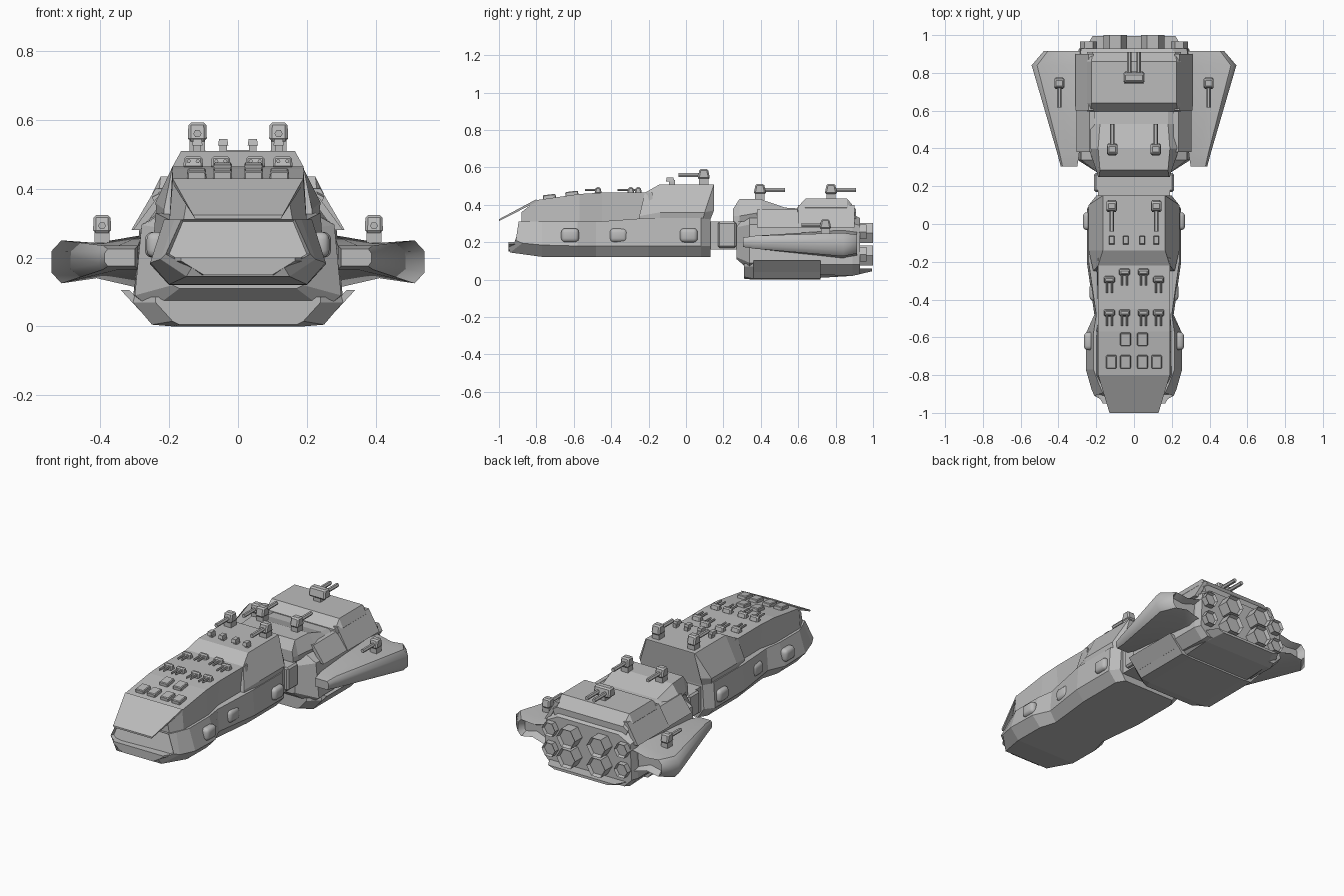
import bpy, bmesh, math
from mathutils import Matrix, Vector

if "Cube" in bpy.data.objects:
    bpy.data.objects.remove(bpy.data.objects["Cube"])

grey = bpy.data.materials.new("hull_grey")
grey.diffuse_color = (0.5, 0.5, 0.5, 1)
grey.use_nodes = True
grey.node_tree.nodes["Principled BSDF"].inputs["Base Color"].default_value = grey.diffuse_color


def finish(name, bm, smooth=False):
    bmesh.ops.recalc_face_normals(bm, faces=bm.faces)
    me = bpy.data.meshes.new(name)
    bm.to_mesh(me)
    bm.free()
    me.materials.append(grey)
    ob = bpy.data.objects.new(name, me)
    bpy.context.collection.objects.link(ob)
    if smooth:
        bpy.ops.object.select_all(action='DESELECT')
        ob.select_set(True)
        bpy.context.view_layer.objects.active = ob
        bpy.ops.object.shade_smooth_by_angle(angle=math.radians(50))
    return ob


def skin(name, rings, recess=0.0, smooth=False):
    """Join rings of points into a capped solid; recess sinks the last cap."""
    bm = bmesh.new()
    vs = [[bm.verts.new(p) for p in r] for r in rings]
    n = len(vs[0])
    for a, b in zip(vs, vs[1:]):
        for i in range(n):
            j = (i + 1) % n
            bm.faces.new((a[i], a[j], b[j], b[i]))
    bm.faces.new(vs[0])
    cap = bm.faces.new(vs[-1])
    if recess:
        bmesh.ops.recalc_face_normals(bm, faces=bm.faces)
        bmesh.ops.inset_region(bm, faces=[cap], thickness=recess * 0.5, depth=0)
        bmesh.ops.translate(bm, verts=cap.verts, vec=(0, -recess, 0))
    return finish(name, bm, smooth)


def hull(name, sections):
    """Each section is the right-hand outline (x, y, z), bottom to top."""
    return skin(name, [s + [(-x, y, z) for x, y, z in reversed(s)] for s in sections])


def sec(y, *pts):
    return [(x, y, z) for x, z in pts]


def box(name, c, s, top=(1, 1), bevel=0.0, rot=0.0, smooth=False):
    bm = bmesh.new()
    bmesh.ops.create_cube(bm, size=1)
    for v in bm.verts:
        if v.co.z > 0:
            v.co.x *= top[0]
            v.co.y *= top[1]
        v.co = Vector((v.co.x * s[0], v.co.y * s[1], v.co.z * s[2]))
    if bevel:
        bmesh.ops.bevel(bm, geom=bm.edges[:], offset=bevel, segments=3 if smooth else 1,
                        profile=0.5, affect='EDGES')
    bm.transform(Matrix.Translation(c) @ Matrix.Rotation(rot, 4, 'X'))
    return finish(name, bm, smooth)


def rod(name, x, z, y0, y1, r, sides=6, recess=0.0):
    ring = [(x + r * math.cos(i * math.tau / sides), z + r * math.sin(i * math.tau / sides))
            for i in range(sides)]
    return skin(name, [sec(y0, *ring), sec(y1, *ring)], recess)


# Forward hull with pinched waist and a lipped bow
hull("lower_hull", [
    [(.13, -.925, .17), (.20, -.895, .21), (.16, -.885, .305)],
    [(.135, -.95, .17), (.21, -.91, .21), (.165, -.895, .31)],
    [(.15, -.94, .145), (.225, -.875, .195), (.185, -.85, .31)],
    sec(-.77, (.20, .122), (.255, .185), (.215, .31)),
    sec(-.58, (.20, .12), (.255, .18), (.215, .31)),
    sec(-.48, (.17, .12), (.21, .18), (.20, .31)),
    sec(-.20, (.20, .12), (.25, .18), (.24, .33)),
    sec(.08, (.20, .12), (.25, .18), (.24, .33)),
    sec(.13, (.17, .12), (.21, .18), (.20, .33))])
hull("bow_chin", [
    sec(-.95, (.10, .15), (.165, .19), (.165, .20), (.10, .20)),
    sec(-.85, (.15, .14), (.225, .19), (.225, .20), (.15, .20))])

# Upper deck, sloping prow plate and bridge block
hull("upper_deck", [
    sec(-.88, (.16, .30), (.15, .36)),
    sec(-.80, (.20, .30), (.19, .425)),
    sec(-.57, (.20, .30), (.19, .458)),
    sec(-.45, (.175, .30), (.19, .465)),
    sec(-.18, (.20, .30), (.19, .465))])
hull("prow_plate", [
    sec(-1.0, (.125, .313), (.13, .323)),
    sec(-.80, (.19, .415), (.19, .43))])
hull("bridge_block", [
    [(.215, -.25, .32), (.215, -.25, .34), (.19, -.22, .465)],
    sec(-.14, (.235, .32), (.24, .36), (.165, .51)),
    [(.23, .09, .32), (.24, .10, .36), (.165, .15, .51)],
    [(.20, .13, .32), (.20, .15, .37), (.16, .15, .505)]])

# Neck joining both hulls
box("neck_core", (0, .20, .235), (.38, .20, .15))
box("neck_collar", (0, .22, .24), (.425, .10, .14), bevel=.01)

# Rear hull, keel and superstructure
hull("rear_hull", [
    sec(.27, (.17, .11), (.19, .12), (.19, .28), (.17, .34)),
    sec(.34, (.25, .05), (.30, .09), (.28, .295), (.20, .34)),
    sec(.62, (.25, .03), (.305, .08), (.28, .30), (.21, .34)),
    sec(.89, (.25, .02), (.305, .08), (.285, .30), (.23, .35)),
    sec(.93, (.24, .03), (.29, .08), (.28, .29), (.20, .33))])
hull("keel", [
    sec(.31, (.17, .005), (.19, .015), (.24, .07), (.24, .085)),
    sec(.36, (.19, 0), (.25, .005), (.305, .07), (.30, .09)),
    sec(.72, (.19, 0), (.25, .005), (.305, .07), (.30, .09))])
hull("stern_skirt", [
    sec(.72, (.22, .01), (.28, .06)),
    sec(.89, (.22, .02), (.28, .06)),
    sec(.995, (.18, .045), (.22, .06))])
hull("front_superstructure", [
    sec(.25, (.19, .31), (.19, .34), (.185, .375)),
    sec(.285, (.20, .31), (.20, .34), (.18, .43)),
    sec(.40, (.21, .31), (.24, .36), (.19, .43)),
    sec(.53, (.21, .31), (.24, .36), (.18, .385)),
    sec(.61, (.20, .31), (.22, .35), (.18, .38))])
hull("aft_superstructure", [
    sec(.595, (.22, .31), (.25, .375), (.23, .385)),
    sec(.64, (.22, .31), (.25, .385), (.225, .435)),
    sec(.86, (.23, .31), (.25, .385), (.225, .435)),
    sec(.91, (.23, .31), (.25, .355), (.22, .375))])


def wing_ring(s, y, xi, xo, z0, z1, flare):
    """Rounded outer pod that thins toward the root, then flares at the hull."""
    xm, c, h = (xi + xo) / 2, (xo - xi) * .11, (z1 - z0) * .25
    pts = [(xi, z0 - flare), (xm, z0 + flare), (xo - c, z0), (xo, z0 + h),
           (xo, z1 - h), (xo - c, z1), (xm, z1 - flare * .5), (xi, z1 + flare)]
    return [(s * x, y, z) for x, z in pts]


# Side parts
for s in (-1, 1):
    skin("wing", [
        wing_ring(s, .305, .30, .388, .175, .225, 0),
        wing_ring(s, .37, .29, .405, .165, .235, 0),
        wing_ring(s, .84, .28, .542, .125, .25, .015),
        wing_ring(s, .915, .28, .478, .14, .24, .015)],
        recess=.04, smooth=True)
    for name, a, b, y0, y1 in (("roof_side_plate", (.24, .40), (.31, .28), .60, .90),
                               ("upper_side_plate", (.235, .375), (.305, .28), .38, .60),
                               ("lower_side_plate", (.34, .105), (.28, .04), .36, .72)):
        corners = [a, b, (b[0] - .025, b[1]), (a[0] - .025, a[1])]
        skin(name, [[(s * x, y, z) for x, z in corners] for y in (y0, y1)])
    # Rounded blisters along the forward hull
    for x, y in ((.238, -.62), (.208, -.36), (.243, .015)):
        box("side_blister", (s * x, y, .237), (.055, .095, .075), bevel=.022, smooth=True)
    # Stern engines
    for z in (.13, .25):
        rod("main_engine", s * .10, z, .90, 1.0, .062, recess=.02)
        rod("outer_engine", s * .24, z + .005, .89, .965, .045, recess=.016)


def turret(x, y, z, aim, barrels=(0,), size=1.0):
    """Angular gun house; aim is +1 for aft and -1 for forward."""
    box("turret_base", (x, y, z + .014 * size), (.045 * size, .05 * size, .034 * size))
    w = .055 if len(barrels) == 1 else .11
    box("turret_head", (x, y, z + .055 * size), (w * size, .068 * size, .055 * size),
        top=(.95, .65), bevel=.008 * size)
    for b in barrels:
        rod("turret_barrel", x + b, z + .05 * size, y, y + aim * .135 * size, .012 * size)


turret(0, .775, .43, 1, (-.024, .024))
for s in (-1, 1):
    turret(s * .118, .095, .51, -1)
    turret(s * .115, .395, .43, 1)
    turret(s * .395, .745, .245, -1, size=.95)

    # Light twin guns on the deck
    for x, y in ((.13, -.295), (.05, -.255), (.13, -.47), (.05, -.47)):
        box("light_gun", (s * x, y, .477), (.058, .04, .034), top=(.9, .6), bevel=.006)
        for d in (-.013, .013):
            rod("light_barrel", s * x + d, .48, y, y - .07, .006)
    # Sensor posts on the bridge ramp
    for x in (.043, .118):
        box("sensor_post", (s * x, -.075, .515), (.022, .03, .035))
        box("sensor_head", (s * x, -.085, .535), (.03, .045, .02), top=(.8, .8))
    # Launch hatches on the sloped foredeck
    for x, y, z in ((.045, -.61, .455), (.045, -.73, .438), (.12, -.73, .438)):
        box("launch_hatch", (s * x, y, z), (.057, .072, .034), top=(.95, .95),
            bevel=.004, rot=.12)
